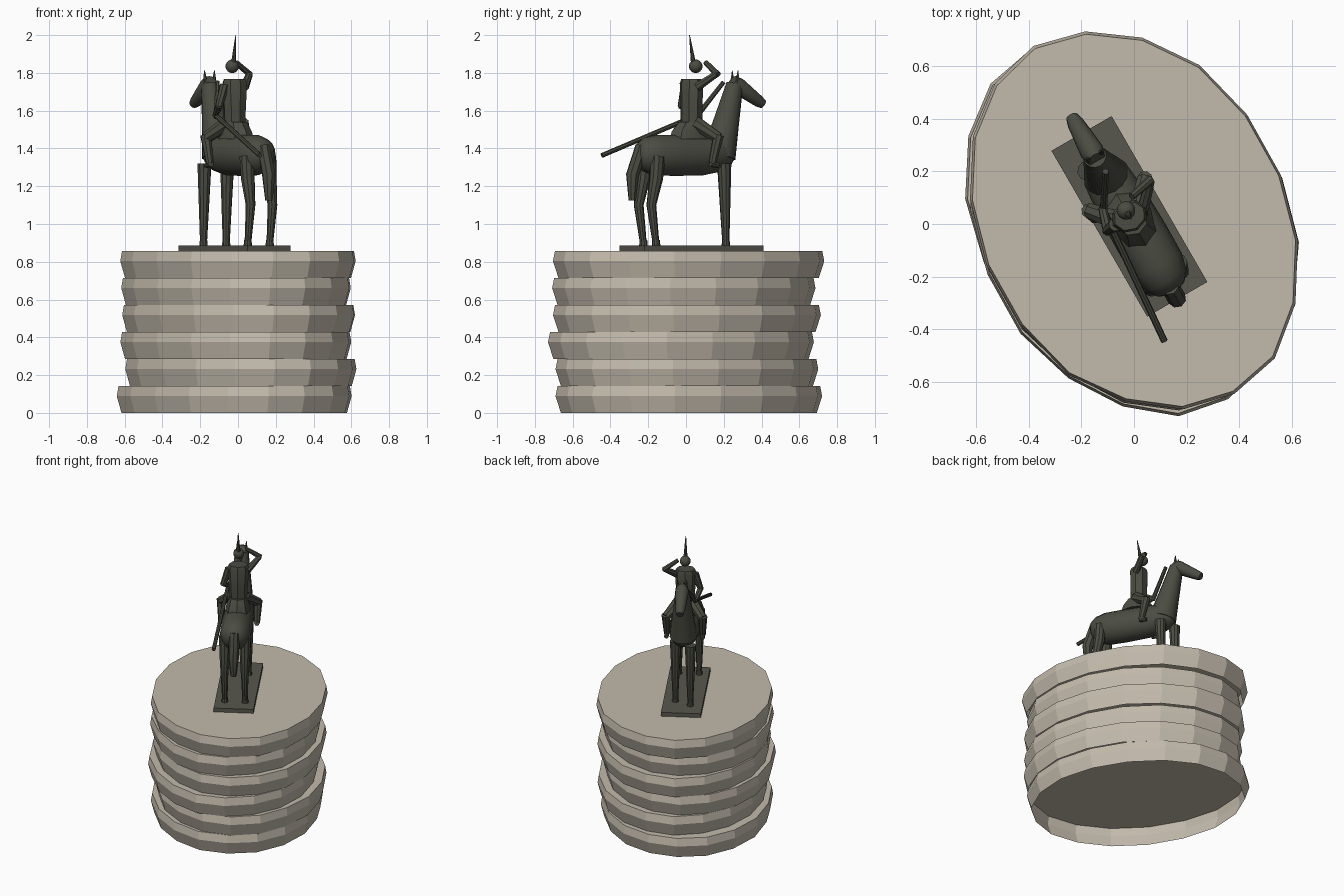
import bpy, bmesh, math, random
from mathutils import Vector, Matrix

random.seed(4)
if "Cube" in bpy.data.objects:
    bpy.data.objects.remove(bpy.data.objects["Cube"], do_unlink=True)

TURN = Matrix.Rotation(math.radians(30), 4, 'Z')
STATUE = Matrix.Translation((-0.0175, 0.029, 0)) @ TURN


def material(name, colour):
    m = bpy.data.materials.new(name)
    m.use_nodes = True
    m.diffuse_color = (*colour, 1)
    bsdf = m.node_tree.nodes["Principled BSDF"]
    bsdf.inputs["Base Color"].default_value = (*colour, 1)
    bsdf.inputs["Roughness"].default_value = 0.8
    return m


stone = material("warm_stone", (0.54, 0.49, 0.41))
bronze = material("dark_bronze", (0.07, 0.072, 0.055))
slab = material("bronze_slab", (0.095, 0.092, 0.075))


def finish(bm, name, mat, matrix, smooth):
    bmesh.ops.recalc_face_normals(bm, faces=bm.faces)
    mesh = bpy.data.meshes.new(name)
    bm.to_mesh(mesh)
    bm.free()
    mesh.materials.append(mat)
    ob = bpy.data.objects.new(name, mesh)
    ob.matrix_world = matrix
    bpy.context.collection.objects.link(ob)
    if smooth:
        bpy.ops.object.select_all(action='DESELECT')
        ob.select_set(True)
        bpy.context.view_layer.objects.active = ob
        bpy.ops.object.shade_smooth_by_angle(angle=math.radians(35))
    return ob


def loft(name, rings, mat=bronze, matrix=STATUE, bottom=True, smooth=True):
    """Skin a stack of equal rings and cap the ends."""
    bm = bmesh.new()
    loops = [[bm.verts.new(p) for p in ring] for ring in rings]
    n = len(loops[0])
    for a, b in zip(loops, loops[1:]):
        for i in range(n):
            j = (i + 1) % n
            bm.faces.new((a[i], a[j], b[j], b[i]))
    bm.faces.new(loops[-1])
    if bottom:
        bm.faces.new(loops[0][::-1])
    return finish(bm, name, mat, matrix, smooth)


def ellipse(centre, side, up, a, b, n):
    c = Vector(centre)
    return [c + side * a * math.cos(t) + up * b * math.sin(t)
            for t in (math.tau * i / n for i in range(n))]


X, Y, Z = Vector((1, 0, 0)), Vector((0, 1, 0)), Vector((0, 0, 1))


def limb(name, points, radii, sides=10):
    """Tapered jointed tube through the points."""
    pts = [Vector(p) for p in points]
    rings = []
    for i, p in enumerate(pts):
        d = (pts[min(i + 1, len(pts) - 1)] - pts[max(i - 1, 0)]).normalized()
        side = d.cross(X if abs(d.x) < 0.8 else Z).normalized()
        rings.append(ellipse(p, side, d.cross(side), radii[i], radii[i], sides))
    return loft(name, rings)


# Pedestal: six uneven oval stone drums, open underneath
drums = [(-0.02, 0.018, 1.0), (0.015, 0.007, 0.985), (-0.012, -0.025, 0.99),
         (0.005, 0.01, 1.0), (-0.01, -0.008, 0.98), (0, 0.015, 1.02)]
H = 0.143
for k, (cx, cy, s) in enumerate(drums):
    wobble = [random.uniform(0.99, 1.01) for _ in range(18)]
    rings = []
    for h, f in ((0, 0.96), (0.62, 1.0), (1, 0.985)):
        ring = ellipse((0, 0, (k + h) * H), Y, X, 0.75 * s * f, 0.572 * s * f, 18)
        rings.append([Vector((p.x * w, p.y * w, p.z)) for p, w in zip(ring, wobble)])
    loft(f"stone_drum_{k + 1}", rings, stone,
         Matrix.Translation((cx, cy, 0)) @ TURN, bottom=False, smooth=False)

# Slab under the hooves
bm = bmesh.new()
bmesh.ops.create_cube(bm, size=1, matrix=Matrix.Translation((0, 0, 0.87))
                      @ Matrix.Diagonal((0.264, 0.728, 0.032, 1)))
finish(bm, "slab", slab, STATUE, False)

# Horse body, neck and head
profile = [(-0.335, 0.02, 1.37), (-0.32, 0.06, 1.37), (-0.285, 0.09, 1.367),
           (-0.22, 0.108, 1.365), (-0.1, 0.11, 1.363), (0.06, 0.106, 1.362),
           (0.16, 0.096, 1.37), (0.22, 0.075, 1.375), (0.25, 0.04, 1.38)]
loft("horse_body", [ellipse((0, y, z), X, Z, r * 0.95, r, 18) for y, r, z in profile])
limb("horse_neck", [(0, 0.165, 1.36), (0, 0.21, 1.53), (0, 0.265, 1.74)],
     [0.092, 0.07, 0.045], 14)
limb("horse_head", [(0, 0.25, 1.755), (0, 0.285, 1.73), (0, 0.41, 1.65), (0, 0.437, 1.635)],
     [0.035, 0.046, 0.032, 0.024], 12)
limb("tail", [(0, -0.305, 1.41), (0, -0.36, 1.26), (0, -0.362, 1.125)],
     [0.035, 0.036, 0.02], 8)

# Horse legs, standing slightly out of step in front
for side, label, front_y in ((-1, "right", 0.24), (1, "left", 0.18)):
    fx, hx = side * 0.052, side * 0.067
    limb(f"front_leg_{label}", [(fx, front_y - 0.01, 1.32), (fx, front_y, 0.9)],
         [0.038, 0.019])
    limb(f"hind_leg_{label}", [(hx, -0.245, 1.36), (hx, -0.255, 1.24),
                               (hx, -0.284, 1.1), (hx, -0.256, 0.9)],
         [0.04, 0.037, 0.026, 0.018])
    for part, x, y in (("front", fx, front_y), ("hind", hx, -0.255)):
        limb(f"{part}_hoof_{label}", [(x, y, 0.885), (x, y, 0.915)], [0.023, 0.02])
    limb(f"ear_{label}", [(side * 0.027, 0.265, 1.745), (side * 0.03, 0.267, 1.812)],
         [0.014, 0.002], 6)
    # Rider's legs astride
    limb(f"rider_thigh_{label}", [(side * 0.04, 0, 1.535), (side * 0.122, 0.095, 1.455)],
         [0.04, 0.03], 8)
    limb(f"rider_shin_{label}", [(side * 0.122, 0.095, 1.47), (side * 0.118, 0.06, 1.32)],
         [0.03, 0.02], 8)
    limb(f"rider_boot_{label}", [(side * 0.118, 0.05, 1.32), (side * 0.12, 0.095, 1.31)],
         [0.018, 0.014], 8)

# Saddle skirt, torso, head and helmet spike
loft("saddle_skirt", [ellipse((0, -0.015, z), X, Y, a, b, 8)
                      for z, a, b in ((1.45, 0.085, 0.12), (1.49, 0.075, 0.105), (1.54, 0.06, 0.06))])
loft("rider_torso", [ellipse((0, 0, z), X, Y, a, b, 8)
                     for z, a, b in ((1.51, 0.06, 0.058), (1.6, 0.062, 0.058),
                                     (1.745, 0.072, 0.06), (1.768, 0.062, 0.052))])
bm = bmesh.new()
bmesh.ops.create_uvsphere(bm, u_segments=14, v_segments=9, radius=0.036,
                          matrix=Matrix.Translation((0, 0.026, 1.835)))
finish(bm, "rider_head", bronze, STATUE, True)
limb("helmet_spike", [(0, 0.012, 1.85), (0, -0.012, 2.0)], [0.014, 0.002], 8)

# One arm raised to the brow, the other holding the weapon
limb("raised_upper_arm", [(0.06, 0, 1.725), (0.135, 0.076, 1.795)], [0.024, 0.018], 8)
limb("raised_forearm", [(0.14, 0.08, 1.79), (0.045, 0.061, 1.855)], [0.018, 0.014], 8)
limb("lower_upper_arm", [(-0.062, 0, 1.735), (-0.1, -0.005, 1.62)], [0.026, 0.02], 8)
limb("lower_forearm", [(-0.1, -0.01, 1.63), (-0.073, 0.078, 1.575)], [0.02, 0.016], 8)
limb("lance_shaft", [(-0.122, -0.477, 1.363), (-0.073, 0.085, 1.58)], [0.013, 0.013], 8)
limb("lance_head", [(-0.073, 0.07, 1.565), (0.007, 0.193, 1.752)], [0.015, 0.012], 8)
